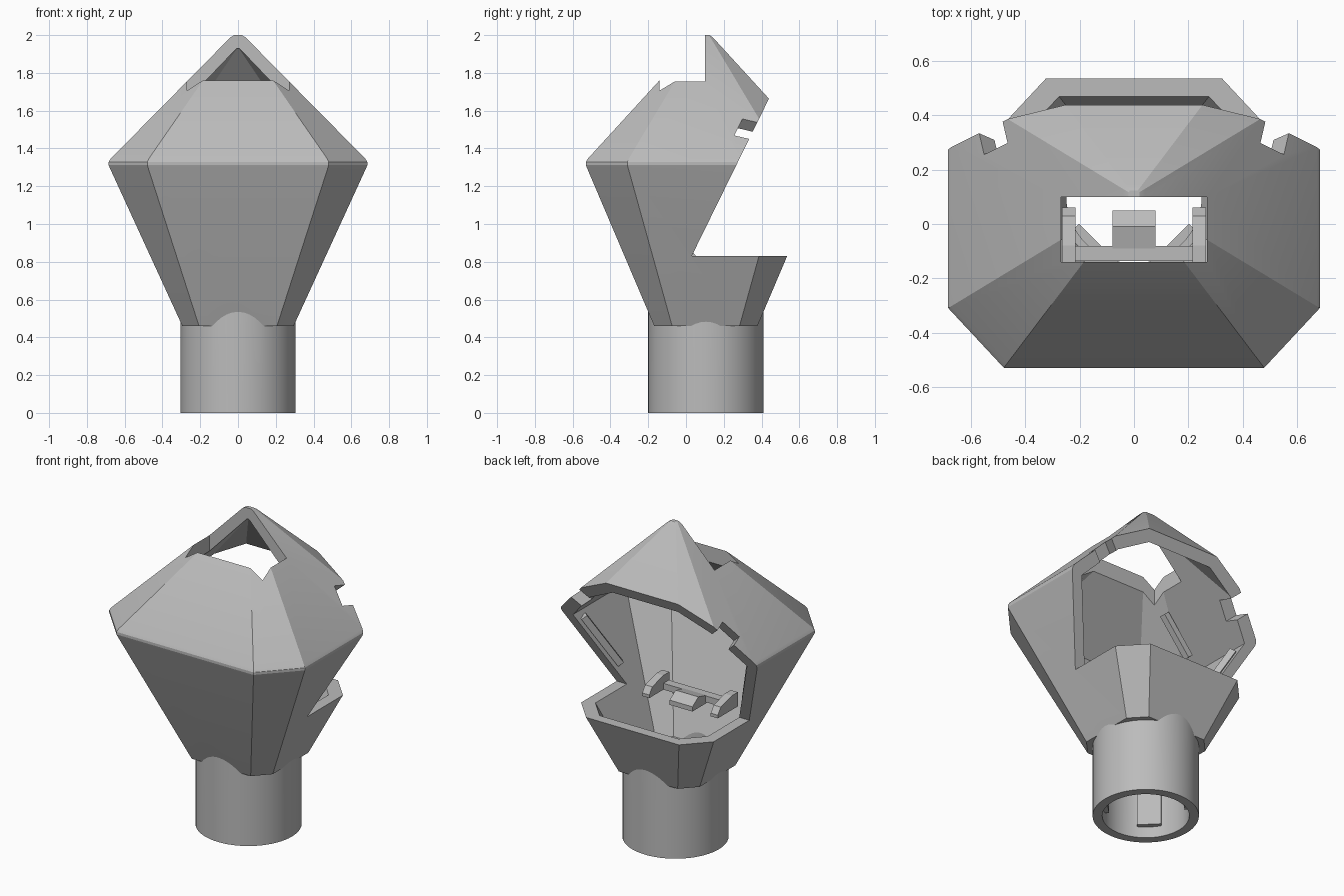
import bpy, bmesh, math
from mathutils import Vector, Matrix

if "Cube" in bpy.data.objects:
    bpy.data.objects.remove(bpy.data.objects["Cube"])

CY = 0.105          # centre of the neck and head in y
grey = bpy.data.materials.new("plain grey")
grey.diffuse_color = (0.5, 0.5, 0.5, 1)
grey.use_nodes = True
grey.node_tree.nodes["Principled BSDF"].inputs["Base Color"].default_value = grey.diffuse_color


def finish(name, bm):
    bmesh.ops.recalc_face_normals(bm, faces=bm.faces)
    me = bpy.data.meshes.new(name)
    bm.to_mesh(me)
    bm.free()
    me.materials.append(grey)
    ob = bpy.data.objects.new(name, me)
    bpy.context.collection.objects.link(ob)
    return ob


def loft(name, rings):
    """Stack of chamfered rectangles: (scale, z)."""
    outline = [(.685, .415), (.48, .635), (-.48, .635), (-.685, .415),
               (-.685, -.415), (-.48, -.635), (.48, -.635), (.685, -.415)]
    bm = bmesh.new()
    loops = [[bm.verts.new((x * s, CY + y * s, z)) for x, y in outline] for s, z in rings]
    for a, b in zip(loops, loops[1:]):
        for i in range(8):
            j = (i + 1) % 8
            bm.faces.new((a[i], a[j], b[j], b[i]))
    bm.faces.new(loops[0])
    bm.faces.new(loops[-1])
    return finish(name, bm)


def cylinder(name, r, z0, z1, n=64):
    bm = bmesh.new()
    bmesh.ops.create_cone(bm, cap_ends=True, segments=n, radius1=r, radius2=r, depth=z1 - z0,
                          matrix=Matrix.Translation((0, CY, (z0 + z1) / 2)))
    return finish(name, bm)


def box(name, centre, size, rot=Matrix.Identity(4)):
    bm = bmesh.new()
    bmesh.ops.create_cube(bm, size=1, matrix=Matrix.Translation(centre) @ rot @ Matrix.Diagonal((*size, 1)))
    return finish(name, bm)


def bar(name, a, b, w, h):
    a, b = Vector(a), Vector(b)
    rot = (b - a).to_track_quat('Z', 'Y').to_matrix().to_4x4()
    return box(name, (a + b) / 2, (w, h, (b - a).length), rot)


def prism_x(name, profile, x0, x1):
    """Extrude a (y, z) profile along x."""
    bm = bmesh.new()
    l = [bm.verts.new((x0, y, z)) for y, z in profile]
    r = [bm.verts.new((x1, y, z)) for y, z in profile]
    bm.faces.new(l)
    bm.faces.new(r)
    n = len(profile)
    for i in range(n):
        j = (i + 1) % n
        bm.faces.new((l[i], l[j], r[j], r[i]))
    return finish(name, bm)


def boolean(target, tool, op='DIFFERENCE'):
    tool.hide_render = True
    m = target.modifiers.new("cut", 'BOOLEAN')
    m.operation, m.object, m.solver = op, tool, 'EXACT'
    bpy.context.view_layer.objects.active = target
    bpy.ops.object.modifier_apply(modifier=m.name)
    bpy.data.objects.remove(tool)


# Faceted hollow head joined to a tubular neck
head = loft("head_shell", [(.43, .46), (.993, 1.3), (1, 1.312), (1, 1.328), (.985, 1.345),
                           (.06, 1.987), (.03, 2.0)])
boolean(head, cylinder("neck", .305, 0, .6), 'UNION')
boolean(head, loft("head_cavity", [(.354, .5), (.89, 1.3), (.01, 1.93)]))
boolean(head, cylinder("neck_bore", .25, -.1, .56))

# Wedge opening at the back
boolean(head, prism_x("mouth_cutter", [(.03, .83), (.84, 2.48), (1.5, 2.48), (1.5, .83)], -1, 1))
# Square window through the roof
boolean(head, box("window_cutter", (0, -.02, 1.9), (.54, .24, .7)))
# Slots in the opening's edge
tilt = Matrix.Rotation(-math.atan(.49), 4, 'X')
for s in (-1, 1):
    rot = tilt @ Matrix.Rotation(s * math.radians(45), 4, 'Y')
    boolean(head, box("slot_cutter", (s * .51, .345, 1.48), (.13, .15, .26), rot))

bpy.ops.object.select_all(action='DESELECT')
head.select_set(True)
bpy.context.view_layer.objects.active = head
bpy.ops.object.shade_smooth_by_angle(angle=math.radians(20))

# Inner lugs of the neck
for i in range(4):
    a = math.radians(45 + 90 * i)
    box("neck_lug", (.235 * math.cos(a), CY + .235 * math.sin(a), .27), (.035, .14, .4),
        Matrix.Rotation(a, 4, 'Z'))

# Clips across the lower cavity
box("clip_bar", (0, -.108, .82), (.46, .055, .04))
prism_x("centre_clip", [(-.09, .79), (-.09, .84), (-.01, .86), (.05, .82), (.05, .79)], -.08, .08)
for s in (-1, 1):
    prism_x("end_clip", [(-.14, .8), (-.14, .89), (-.08, .89), (.03, .86), (.06, .82), (.06, .8)],
            s * .215, s * .265)
    # Rails inside the side walls, along the opening
    bar("side_rail", (s * .44, .03, .95), (s * .585, .19, 1.27), .04, .04)
    # Rails under the roof beside the window
    bar("roof_rail", (s * .32, -.11, 1.55), (s * .5, -.11, 1.33), .04, .04)
